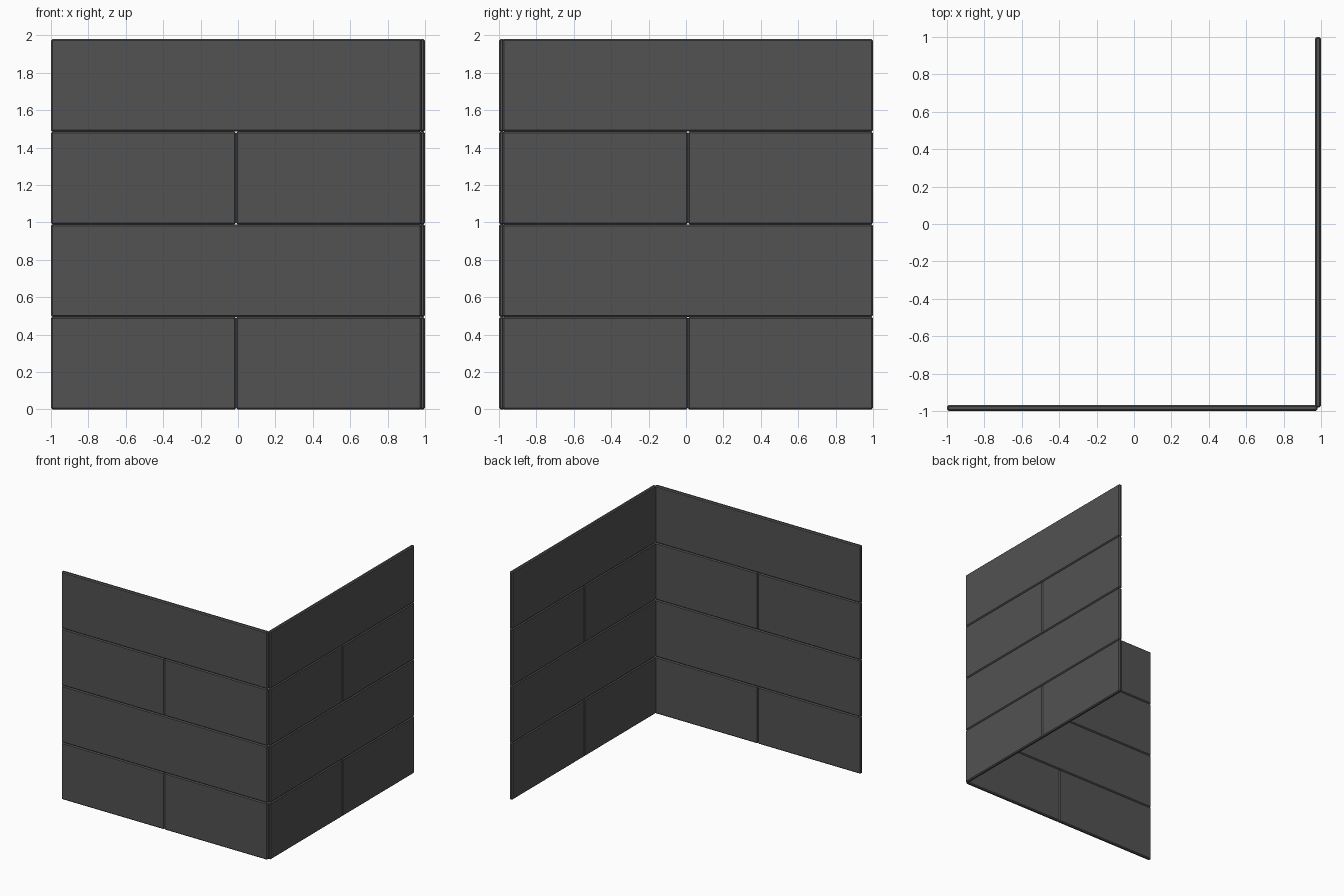
import bpy, bmesh
from mathutils import Matrix

if "Cube" in bpy.data.objects:
    bpy.data.objects.remove(bpy.data.objects["Cube"])

mat = bpy.data.materials.new("dark grey")
mat.diffuse_color = (0.085, 0.085, 0.085, 1)
mat.use_nodes = True
mat.node_tree.nodes["Principled BSDF"].inputs["Base Color"].default_value = mat.diffuse_color

T = 0.030      # panel thickness
B = 0.008      # edge chamfer
ROW = 0.495    # row height
END = 0.98     # wall stops short of the corner, leaving a small notch


def panel(name, x0, x1, z0, z1, mirror):
    """Chamfered slab on the front wall, or reflected over the diagonal to the right wall."""
    bm = bmesh.new()
    bmesh.ops.create_cube(bm, size=1)
    bmesh.ops.scale(bm, vec=(x1 - x0, T, z1 - z0), verts=bm.verts)
    bmesh.ops.bevel(bm, geom=bm.edges[:], offset=B, segments=1, affect='EDGES', profile=0.5)
    bmesh.ops.translate(bm, vec=((x0 + x1) / 2, -1 + T / 2 + 0.001, (z0 + z1) / 2), verts=bm.verts)
    if mirror:
        # swap x and y with a sign change: front wall becomes right wall
        m = Matrix(((0, -1, 0, 0), (-1, 0, 0, 0), (0, 0, 1, 0), (0, 0, 0, 1)))
        bm.transform(m)
        bmesh.ops.reverse_faces(bm, faces=bm.faces[:])
    me = bpy.data.meshes.new(name)
    bm.to_mesh(me)
    bm.free()
    me.materials.append(mat)
    ob = bpy.data.objects.new(name, me)
    bpy.context.collection.objects.link(ob)


# Two walls of four rows: split rows alternate with full-length rows
for wall, mirror in (("front_wall", False), ("right_wall", True)):
    for r in range(4):
        spans = [(-1, -0.01), (-0.01, END)] if r % 2 == 0 else [(-1, END)]
        for i, (a, b) in enumerate(spans):
            panel(f"{wall}_panel_{r + 1}_{i + 1}", a, b, r * ROW, (r + 1) * ROW, mirror)
